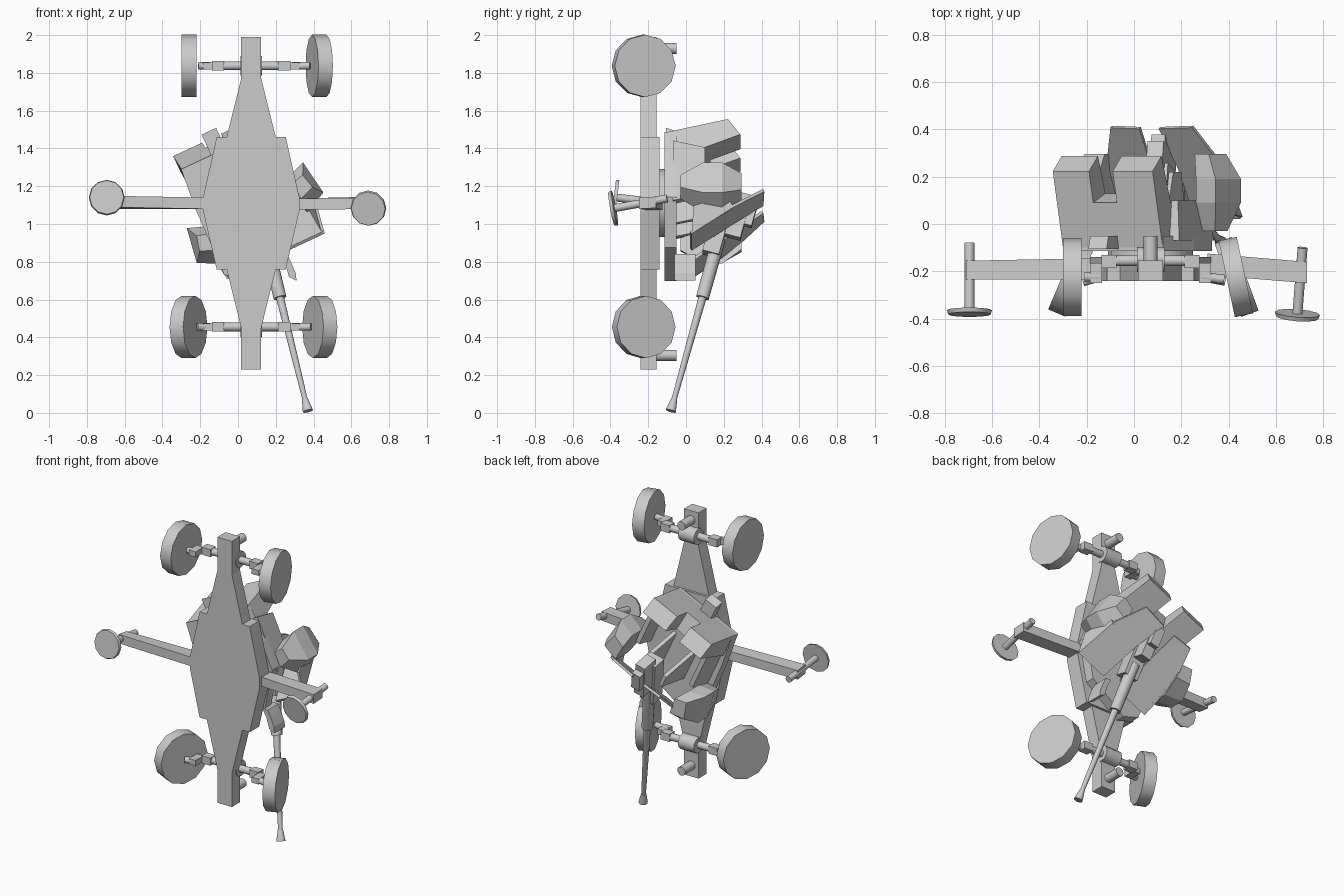
import bpy, bmesh, math
from mathutils import Vector, Matrix

if "Cube" in bpy.data.objects:
    bpy.data.objects.remove(bpy.data.objects["Cube"])

steel = bpy.data.materials.new("plain_grey")
steel.diffuse_color = (0.6, 0.6, 0.6, 1)
steel.use_nodes = True
steel.node_tree.nodes["Principled BSDF"].inputs["Base Color"].default_value = steel.diffuse_color


def finish(name, bm, smooth=False):
    bmesh.ops.recalc_face_normals(bm, faces=bm.faces)
    me = bpy.data.meshes.new(name)
    bm.to_mesh(me)
    bm.free()
    me.materials.append(steel)
    ob = bpy.data.objects.new(name, me)
    bpy.context.collection.objects.link(ob)
    if smooth:
        bpy.ops.object.select_all(action='DESELECT')
        ob.select_set(True)
        bpy.context.view_layer.objects.active = ob
        bpy.ops.object.shade_smooth_by_angle(angle=math.radians(35))
    return ob


def rod(name, a, b, r1, r2=None, sides=12):
    a, b = Vector(a), Vector(b)
    d = b - a
    m = Matrix.Translation((a + b) / 2) @ d.to_track_quat('Z', 'Y').to_matrix().to_4x4()
    bm = bmesh.new()
    bmesh.ops.create_cone(bm, cap_ends=True, segments=sides, radius1=r1,
                          radius2=r1 if r2 is None else r2, depth=d.length, matrix=m)
    return finish(name, bm, True)


def loft(name, lower, upper):
    """Solid between two matching loops of points."""
    bm = bmesh.new()
    a = [bm.verts.new(p) for p in lower]
    b = [bm.verts.new(p) for p in upper]
    n = len(a)
    bm.faces.new(a)
    bm.faces.new(b[::-1])
    for i in range(n):
        j = (i + 1) % n
        bm.faces.new((a[i], a[j], b[j], b[i]))
    return finish(name, bm)


def slab(name, outline, y0, y1):
    return loft(name, [(x, y0, z) for x, z in outline], [(x, y1, z) for x, z in outline])


def box(name, x0, x1, y0, y1, z0, z1):
    return slab(name, [(x0, z0), (x1, z0), (x1, z1), (x0, z1)], y0, y1)


CX, CZ = 0.07, 1.11
YAW = math.radians(25)


def T(r, f, y):
    """Turret coordinates (right, forward, height) to world."""
    c, s = math.cos(YAW), math.sin(YAW)
    return Vector((CX + r * c + f * s, y, CZ + r * s - f * c))


# chassis beams and deck
for s, end in ((1, 1.99), (-1, 0.23)):
    root, neck = CZ + s * 0.35, CZ + s * 0.66
    slab("chassis_beam", [(CX - .13, root), (CX - .053, neck), (CX - .053, end),
                          (CX + .053, end), (CX + .053, neck), (CX + .13, root)], -.24, -.155)
slab("chassis_deck", [(CX - .183, .76), (CX + .183, .76), (CX + .255, 1.07), (CX + .255, 1.14),
                      (CX + .183, 1.46), (CX - .183, 1.46), (CX - .255, 1.14), (CX - .255, 1.07)],
     -.24, -.14)

# axles, knuckles, wheels and towing pegs
wheels = {1.837: ((-1, -.26, 0), (1, .43, 12)), .455: ((-1, -.262, 23), (1, .433, 20))}
for z, pair in wheels.items():
    rod("axle", (CX - .16, -.155, z), (CX + .16, -.155, z), .023)
    rod("axle_hub", (CX - .058, -.15, z), (CX + .058, -.15, z), .052)
    for side, x, turn in pair:
        t = math.radians(turn)
        n = Vector((-side * math.cos(t), -math.sin(t), 0))
        c = Vector((x, -.224, z))
        rod("wheel", c - n * .039, c + n * .039, .165)
        k = CX + side * .175
        box("knuckle", k - .032, k + .032, -.185, -.13, z - .025, z + .025)
        box("knuckle_lower", k + side * .055 - .025, k + side * .055 + .025,
            -.25, -.165, z - .018, z + .018)
        rod("wheel_stub", (k + side * .04, -.222, z), c + n * .05, .02)
for z in (1.93, .305):
    rod("towing_peg", (CX, -.17, z), (CX, -.05, z), .029)

# outriggers with levelling feet
loft("outrigger_left", [(-.17, -.235, 1.08), (-.17, -.145, 1.08), (-.17, -.145, 1.14), (-.17, -.235, 1.14)],
     [(-.71, -.235, 1.09), (-.71, -.155, 1.08), (-.71, -.155, 1.14), (-.71, -.235, 1.15)])
loft("outrigger_right", [(.31, -.215, 1.075), (.31, -.125, 1.075), (.31, -.125, 1.135), (.31, -.215, 1.135)],
     [(.73, -.25, 1.08), (.73, -.16, 1.085), (.73, -.16, 1.145), (.73, -.25, 1.14)])
for top, foot in (((-.695, -.08, 1.105), (-.695, -.37, 1.14)), ((.712, -.1, 1.135), (.69, -.383, 1.083))):
    top, foot = Vector(top), Vector(foot)
    d = (foot - top).normalized()
    rod("foot_screw", top, foot, .021)
    rod("foot_pad", foot - d * .006, foot + d * .012, .095, .09)

# turntable and fighting platform
rod("turntable", (CX, -.15, CZ), (CX, -.08, CZ), .18, sides=16)
deck = [(-.26, -.32), (.206, -.32), (.25, -.1), (.25, .08), (.09, .3), (-.2, .36), (-.29, .28), (-.28, -.1)]
loft("platform", [T(r, f, -.115) for r, f in deck], [T(r, f, -.05) for r, f in deck])
loft("rear_step", [T(r, f, -.105) for r, f in ((-.085, -.44), (.0, -.44), (.0, -.3), (-.085, -.3))],
     [T(r, f, -.05) for r, f in ((-.085, -.42), (.0, -.42), (.0, -.3), (-.085, -.3))])

# rear bins: a leaning wall with a notch in its top
def bin_block(name, r0, r1, y0, y1):
    def ring(y):
        k = (y + .1) / .32
        back, front = -.32 - .08 * k, -.15 - .16 * k
        lift = .065 * k
        return [T(r0 - .01 * k, back, y), T(r1 - .01 * k, back, y),
                T(r1 - .01 * k, front, y + lift), T(r0 - .01 * k, front, y + lift)]
    loft(name, ring(y0), ring(y1))


bin_block("rear_bin_base", -.259, .206, -.1, .09)
bin_block("rear_bin_left", -.259, -.09, .085, .222)
bin_block("rear_bin_right", .02, .206, .085, .222)

# side boxes beside the crew, the left one set further out and forward
for s in (-1, 1):
    dr, df = (.025, .055) if s < 0 else (0, 0)
    low = [(.23, .0), (.31, -.02), (.33, .06), (.25, .09)]
    mid = [(.23, -.04), (.34, -.08), (.37, .11), (.25, .17)]
    top = [(.21, -.01), (.29, -.04), (.32, .07), (.22, .1)]
    rings = [[T(s * (r + dr), f + df, y) for r, f in o] for o, y in
             ((low, -.03), (mid, .09), (mid, .19), (top, .295))]
    for part, i in (("side_box_foot", 0), ("side_box", 1), ("side_box_cap", 2)):
        loft(part, rings[i], rings[i + 1])
    loft("side_wall", [T(s * r, f, -.07) for r, f in ((.2, -.25), (.25, -.25), (.25, .1), (.2, .1))],
         [T(s * r, f, .1) for r, f in ((.2, -.22), (.23, -.22), (.23, .05), (.2, .05))])

# sloped shields with a bent outer wing
def plate(name, pts, off):
    loft(name, pts, [p + off for p in pts])


back = T(0, -.014, 0) - T(0, 0, 0) + Vector((0, -.008, 0))
for s in (-1, 1):
    w = .03 if s < 0 else 0
    plate("shield_panel", [T(s * .07, .31, .03), T(s * .28, .31, .03), T(s * .27, .15, .25),
                           T(s * .19, .02, .415), T(s * (.03 + w), .03, .41), T(s * .06, .15, .25)], back)
    side = T(-s * .015, 0, 0) - T(0, 0, 0)
    plate("shield_wing", [T(s * .285, .31, .03), T(s * .31, .16, .04), T(s * .29, .08, .22),
                          T(s * .27, .15, .25)], side)

# gun: barrel, flared muzzle, sleeve, cradle and breech
muzzle = Vector((.37, -.08, .01))
axis = Vector((-.15, .17, .61)).normalized()
at = lambda d: muzzle + axis * d
rod("muzzle_flare", at(0), at(.07), .028, .016)
rod("barrel", at(.06), at(.66), .014, .022)
rod("recoil_sleeve", at(.64), at(.97), .035, .037)


def along(name, d0, d1, w, h, lift=0):
    u = Vector((0, 1, 0))
    u = (u - axis * u.dot(axis)).normalized()
    v = axis.cross(u)
    ends = [[at(d) + v * a * w + u * (b * h + lift) for a, b in ((-1, -1), (1, -1), (1, 1), (-1, 1))]
            for d in (d0, d1)]
    loft(name, *ends)


along("cradle", .88, 1.2, .05, .045, -.02)
along("breech", 1.0, 1.24, .035, .055, .055)
along("loading_tray", 1.08, 1.2, .03, .03, .12)

# trunnion supports and front step
for s in (-1, 1):
    r = s * .085
    loft("trunnion_support", [T(r + a, f, -.06) for a, f in ((-.012, -.08), (.012, -.08), (.012, .16), (-.012, .16))],
         [T(r + a, f, .22) for a, f in ((-.012, .02), (.012, .02), (.012, .1), (-.012, .1))])
slab("front_bracket", [(.22, .84), (.25, .79), (.27, .72), (.31, .7), (.305, .74), (.28, .8), (.26, .84)], -.06, .05)
